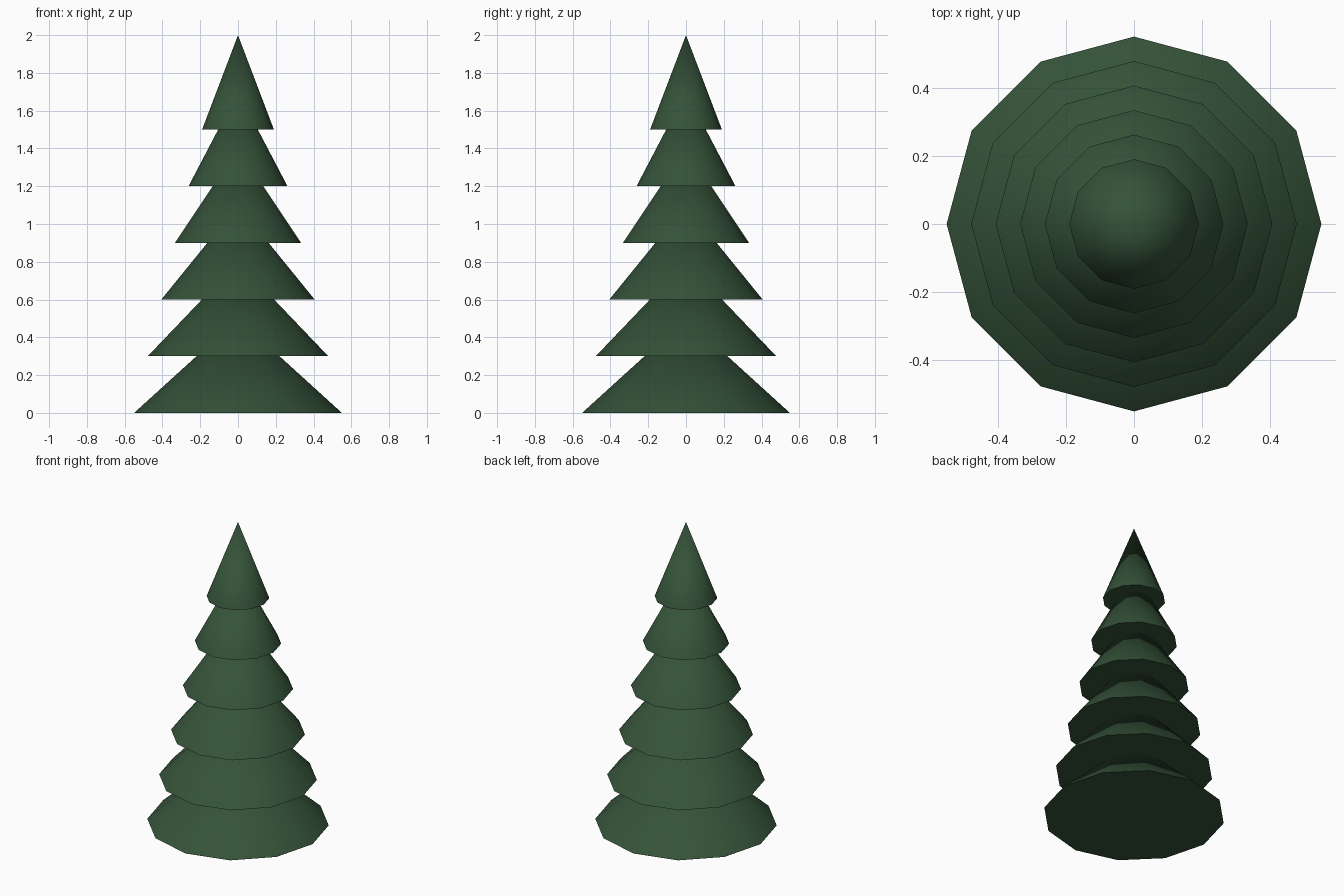
import bpy
import math

if "Cube" in bpy.data.objects:
    bpy.data.objects.remove(bpy.data.objects["Cube"])

green = bpy.data.materials.new("needle_green")
green.diffuse_color = (0.035, 0.085, 0.04, 1)
green.use_nodes = True
green.node_tree.nodes["Principled BSDF"].inputs["Base Color"].default_value = green.diffuse_color

# Six stacked 12-sided cones, each half hidden by the next
for i in range(6):
    bpy.ops.mesh.primitive_cone_add(
        vertices=12, radius1=0.55 - 0.072 * i, radius2=0, depth=0.5,
        end_fill_type='NGON', location=(0, 0, 0.3 * i + 0.25))
    tier = bpy.context.object
    tier.name = f"branch_tier_{i + 1}"
    tier.data.materials.append(green)
    # Smooth sides, sharp rim
    bpy.ops.object.shade_smooth_by_angle(angle=math.radians(40))
